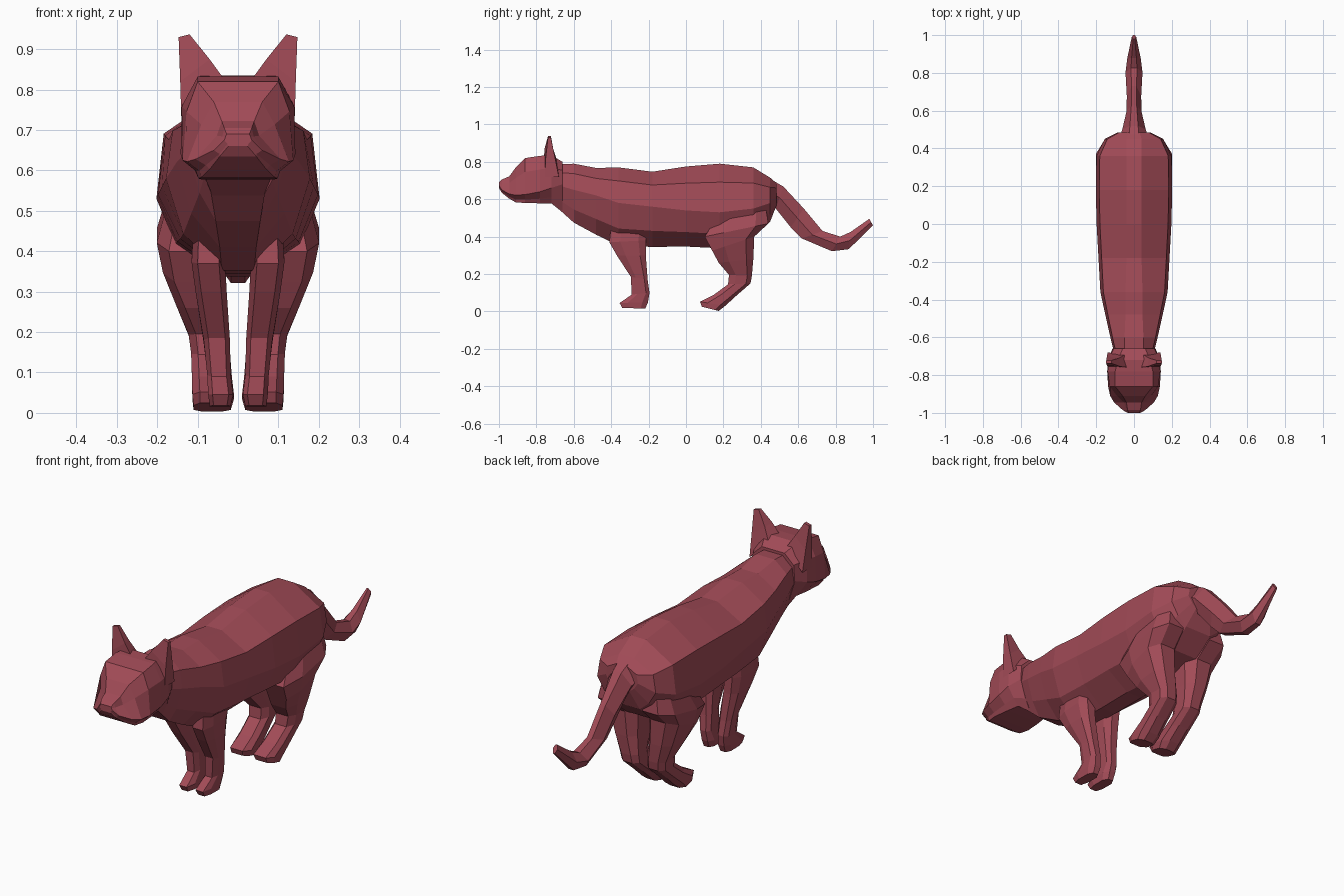
import bpy, bmesh

coat = bpy.data.materials.new("coat")
coat.diffuse_color = (0.36, 0.07, 0.095, 1)


def loft(name, rings, sides=(1,)):
    """Skin a list of equal-length point rings, capped; sides=(1,-1) also mirrors in x."""
    bm = bmesh.new()
    for s in sides:
        vs = [[bm.verts.new((s * x, y, z)) for x, y, z in r] for r in rings]
        n = len(vs[0])
        for a, b in zip(vs, vs[1:]):
            for i in range(n):
                j = (i + 1) % n
                bm.faces.new((a[i], a[j], b[j], b[i]))
        bm.faces.new(vs[0])
        bm.faces.new(vs[-1])
    bmesh.ops.recalc_face_normals(bm, faces=bm.faces)
    me = bpy.data.meshes.new(name)
    bm.to_mesh(me)
    bm.free()
    me.materials.append(coat)
    ob = bpy.data.objects.new(name, me)
    bpy.context.collection.objects.link(ob)
    return ob


def section(y, top, tw, zw, w, bot, bw, k=0.91):
    """Symmetric cross-section: flat top, widest line at zw, flat underside."""
    half = [(tw, top), (k * w, zw + 0.62 * (top - zw)), (w, zw),
            (0.76 * w, zw - 0.6 * (zw - bot)), (bw, bot)]
    return [(x, y, z) for x, z in half] + [(-x, y, z) for x, z in reversed(half)]


def leg_ring(yf, zf, yr, zr, xi, xo):
    """Boxy chamfered section between a front point and a rear point."""
    shape = [(0, .18), (0, .82), (.3, 1), (.8, 1), (1, .75), (1, .25), (.8, 0), (.3, 0)]
    return [(xi + v * (xo - xi), yf + u * (yr - yf), zf + u * (zr - zf)) for u, v in shape]


# Torso: y, top, top width, widest z, width, bottom, bottom width
loft("body", [section(*r) for r in [
    (-.70, .785, .05, .68, .10, .565, .07),
    (-.60, .79, .05, .65, .125, .475, .055),
    (-.48, .767, .045, .62, .152, .41, .045),
    (-.36, .77, .045, .58, .178, .352, .04),
    (-.18, .747, .04, .56, .188, .345, .04),
    (0, .775, .04, .54, .198, .347, .04),
    (.18, .79, .04, .53, .202, .338, .04),
    (.36, .77, .04, .55, .199, .40, .07),
    (.45, .715, .04, .58, .155, .48, .07),
    (.485, .685, .03, .62, .085, .57, .04)]])

# Head: last value pinches the muzzle and eye sockets
loft("head", [section(*r) for r in [
    (-1.0, .69, .028, .675, .034, .66, .024, .9),
    (-.985, .705, .034, .65, .06, .635, .045, .65),
    (-.945, .722, .04, .628, .105, .603, .07, .5),
    (-.91, .77, .06, .622, .126, .583, .09, .72),
    (-.86, .82, .10, .625, .137, .58, .098, .93),
    (-.78, .832, .10, .64, .142, .578, .09, .98),
    (-.72, .835, .085, .66, .138, .578, .08, .98),
    (-.66, .80, .06, .68, .114, .53, .06, .95)]])

# Ears: wide base to narrow tip
loft("ears", [
    [(.14, -.755, .72), (.03, -.76, .82), (.045, -.69, .81), (.14, -.68, .72)],
    [(.143, -.75, .82), (.07, -.755, .875), (.08, -.71, .87), (.143, -.70, .82)],
    [(.147, -.738, .93), (.12, -.738, .937), (.12, -.722, .937), (.147, -.722, .93)]], (1, -1))

# Legs: front y, z, rear y, z, inner x, outer x
loft("front_legs", [leg_ring(*r) for r in [
    (-.40, .46, -.21, .46, .035, .11),
    (-.41, .37, -.215, .38, .032, .115),
    (-.37, .30, -.215, .30, .028, .105),
    (-.295, .185, -.205, .17, .02, .085),
    (-.29, .09, -.195, .10, .018, .076),
    (-.355, .045, -.203, .05, .012, .074),
    (-.34, .018, -.217, .016, .018, .07)]], (1, -1))

loft("hind_legs", [leg_ring(*r) for r in [
    (.20, .56, .42, .60, .05, .16),
    (.10, .40, .44, .47, .035, .201),
    (.14, .325, .365, .40, .03, .186),
    (.175, .26, .36, .28, .03, .153),
    (.23, .195, .352, .19, .022, .122),
    (.225, .145, .345, .15, .02, .116),
    (.15, .09, .27, .085, .015, .114),
    (.075, .052, .21, .03, .01, .113),
    (.085, .025, .175, .003, .018, .11)]], (1, -1))

# Tail: top y, z, lower y, z, half width
loft("tail", [[(v * w, a + u * (c - a), b + u * (d - b))
               for u, v in [(0, .35), (.5, 1), (1, .4), (1, -.4), (.5, -1), (0, -.35)]]
              for a, b, c, d, w in [
    (.43, .72, .45, .56, .085),
    (.52, .668, .48, .55, .062),
    (.63, .55, .56, .45, .04),
    (.73, .43, .62, .39, .038),
    (.825, .40, .78, .322, .045),
    (.88, .425, .87, .333, .036),
    (.98, .495, 1.0, .46, .012)]])
